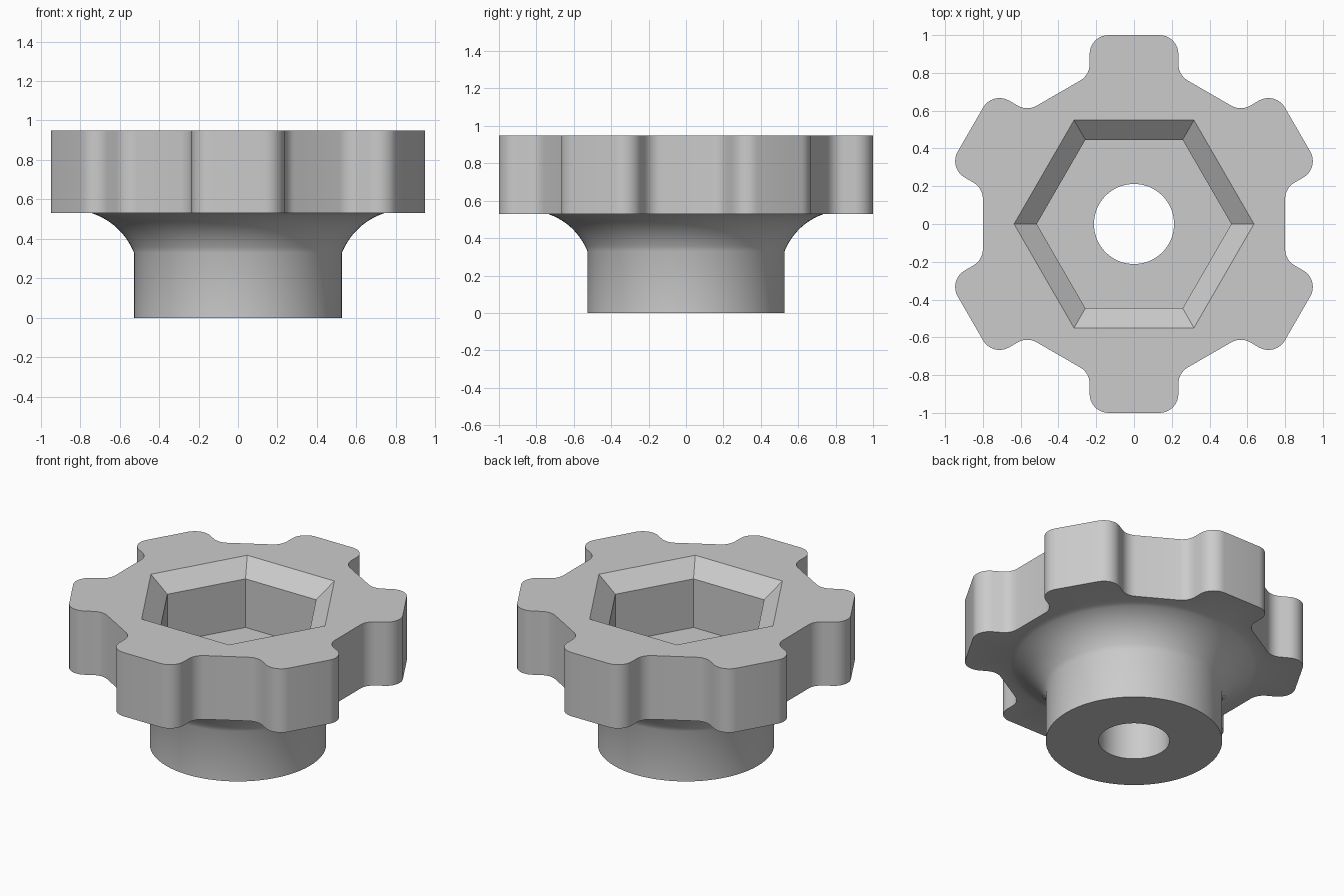
import bpy
import bmesh
from math import cos, sin, pi, radians
from mathutils import Vector, Matrix

if "Cube" in bpy.data.objects:
    bpy.data.objects.remove(bpy.data.objects["Cube"], do_unlink=True)

HEAD_TOP, HEAD_BOTTOM = 0.95, 0.53
LOBE_HALF, ROUND, APOTHEM = 0.235, 0.1, 0.8
STEM_R, STEM_TOP, FLARE_R, HOLE_R = 0.527, 0.33, 0.74, 0.212


def arc(cx, cy, r, start, end, steps):
    angles = [radians(start + (end - start) * i / steps) for i in range(steps + 1)]
    return [Vector((cx + r * cos(a), cy + r * sin(a))) for a in angles]


def circle(r, count=72):
    return arc(0, 0, r, 0, 360, count)[:-1]


def lobed_outline():
    # half a lobe: rounded tip corner, then fillet into the hexagonal core
    fillet_y = (APOTHEM + ROUND - (LOBE_HALF + ROUND) * 0.5) / cos(pi / 6)
    half = arc(LOBE_HALF - ROUND, 1 - ROUND, ROUND, 90, 0, 9)
    half += arc(LOBE_HALF + ROUND, fillet_y, ROUND, 180, 240, 7)
    lobe = [Vector((-p.x, p.y)) for p in reversed(half)] + half
    return [Matrix.Rotation(-k * pi / 3, 2) @ p for k in range(6) for p in lobe]


bm = bmesh.new()


def ring(points, z):
    verts = [bm.verts.new((p.x, p.y, z)) for p in points]
    for a, b in zip(verts, verts[1:] + verts[:1]):
        bm.edges.new((a, b))
    return verts


def wall(*rings):
    for low, high in zip(rings, rings[1:]):
        for i in range(len(low)):
            j = (i + 1) % len(low)
            bm.faces.new((low[i], low[j], high[j], high[i]))


def flat_face(outer, inner):
    edges = [bm.edges.get((r[i - 1], r[i])) for r in (outer, inner) for i in range(len(r))]
    bmesh.ops.triangle_fill(bm, use_beauty=True, edges=edges, normal=(0, 0, 1))


# Lobed head
outline = lobed_outline()
head_low, head_high = ring(outline, HEAD_BOTTOM), ring(outline, HEAD_TOP)
wall(head_low, head_high)

# Hexagonal pocket with chamfered mouth
mouth = ring(circle(0.635, 6), HEAD_TOP)
pocket_top = ring(circle(0.515, 6), HEAD_TOP - 0.1)
pocket_floor = ring(circle(0.515, 6), HEAD_BOTTOM)
wall(mouth, pocket_top, pocket_floor)

# Stem with concave flare under the head
chord = Vector((FLARE_R - STEM_R, HEAD_BOTTOM - STEM_TOP))
turn = radians(50)
radius = chord.length / (2 * sin(turn / 2))
normal = Vector((chord.y, -chord.x)).normalized()
centre = Vector((STEM_R, STEM_TOP)) + chord / 2 + normal * radius * cos(turn / 2)
spoke = Vector((STEM_R, STEM_TOP)) - centre
flare = [centre + Matrix.Rotation(-turn * i / 10, 2) @ spoke for i in range(11)]
stem_base = ring(circle(STEM_R), 0)
flare_rings = [ring(circle(p.x), p.y) for p in flare]
wall(stem_base, *flare_rings)

# Through hole
hole_low, hole_high = ring(circle(HOLE_R), 0), ring(circle(HOLE_R), HEAD_BOTTOM)
wall(hole_low, hole_high)

# Flat faces closing the body
flat_face(head_high, mouth)
flat_face(head_low, flare_rings[-1])
flat_face(pocket_floor, hole_high)
flat_face(stem_base, hole_low)
bmesh.ops.recalc_face_normals(bm, faces=bm.faces)

mesh = bpy.data.meshes.new("lobed_knob")
bm.to_mesh(mesh)
bm.free()
knob = bpy.data.objects.new("lobed_knob", mesh)
bpy.context.collection.objects.link(knob)

# Single grey material
grey = bpy.data.materials.new("light_grey")
grey.use_nodes = True
colour = (0.6, 0.6, 0.6, 1)
grey.diffuse_color = colour
grey.node_tree.nodes["Principled BSDF"].inputs["Base Color"].default_value = colour
mesh.materials.append(grey)

bpy.ops.object.select_all(action="DESELECT")
knob.select_set(True)
bpy.context.view_layer.objects.active = knob
bpy.ops.object.shade_smooth_by_angle(angle=radians(25))
